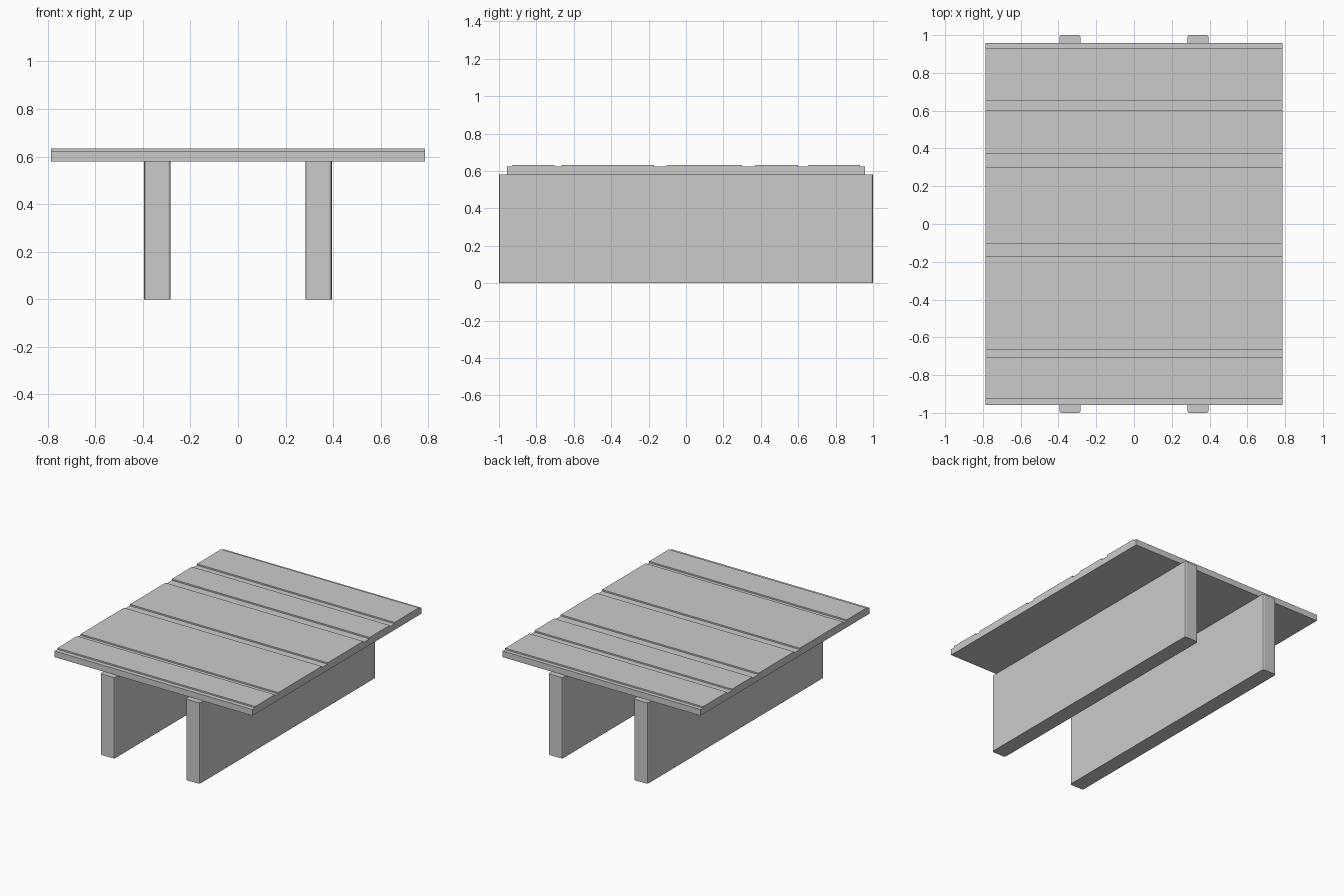
import bpy, bmesh

if "Cube" in bpy.data.objects:
    bpy.data.objects.remove(bpy.data.objects["Cube"])

DECK_X, DECK_Y = 0.786, 0.958
Z_BOTTOM, Z_GROOVE, Z_TOP = 0.579, 0.623, 0.633


def finish(bm, name):
    bmesh.ops.recalc_face_normals(bm, faces=bm.faces)
    mesh = bpy.data.meshes.new(name)
    bm.to_mesh(mesh)
    bm.free()
    obj = bpy.data.objects.new(name, mesh)
    bpy.context.collection.objects.link(obj)
    return obj


# Deck: stepped plank profile swept across the width
planks = [(-0.927, -0.703), (-0.665, -0.17), (-0.105, 0.30), (0.372, 0.60), (0.655, 0.93)]
profile = [(-DECK_Y, Z_BOTTOM), (-DECK_Y, Z_GROOVE)]
for a, b in planks:
    profile += [(a, Z_GROOVE), (a, Z_TOP), (b, Z_TOP), (b, Z_GROOVE)]
profile += [(DECK_Y, Z_GROOVE), (DECK_Y, Z_BOTTOM)]

bm = bmesh.new()
face = bm.faces.new([bm.verts.new((-DECK_X, y, z)) for y, z in profile])
swept = bmesh.ops.extrude_face_region(bm, geom=[face], use_keep_orig=True)
verts = [v for v in swept["geom"] if isinstance(v, bmesh.types.BMVert)]
bmesh.ops.translate(bm, verts=verts, vec=(2 * DECK_X, 0, 0))
finish(bm, "plank_deck")

# Supports: two long upright boards with softened vertical edges
for side, name in ((-1, "left_support"), (1, "right_support")):
    bm = bmesh.new()
    bmesh.ops.create_cube(bm, size=1)
    for v in bm.verts:
        v.co = (v.co.x * 0.112 + side * 0.339, v.co.y * 2, (v.co.z + 0.5) * 0.581)
    upright = [e for e in bm.edges if abs(e.verts[0].co.z - e.verts[1].co.z) > 0.1]
    bmesh.ops.bevel(bm, geom=upright, offset=0.012, segments=2, profile=0.5, affect='EDGES')
    finish(bm, name)
